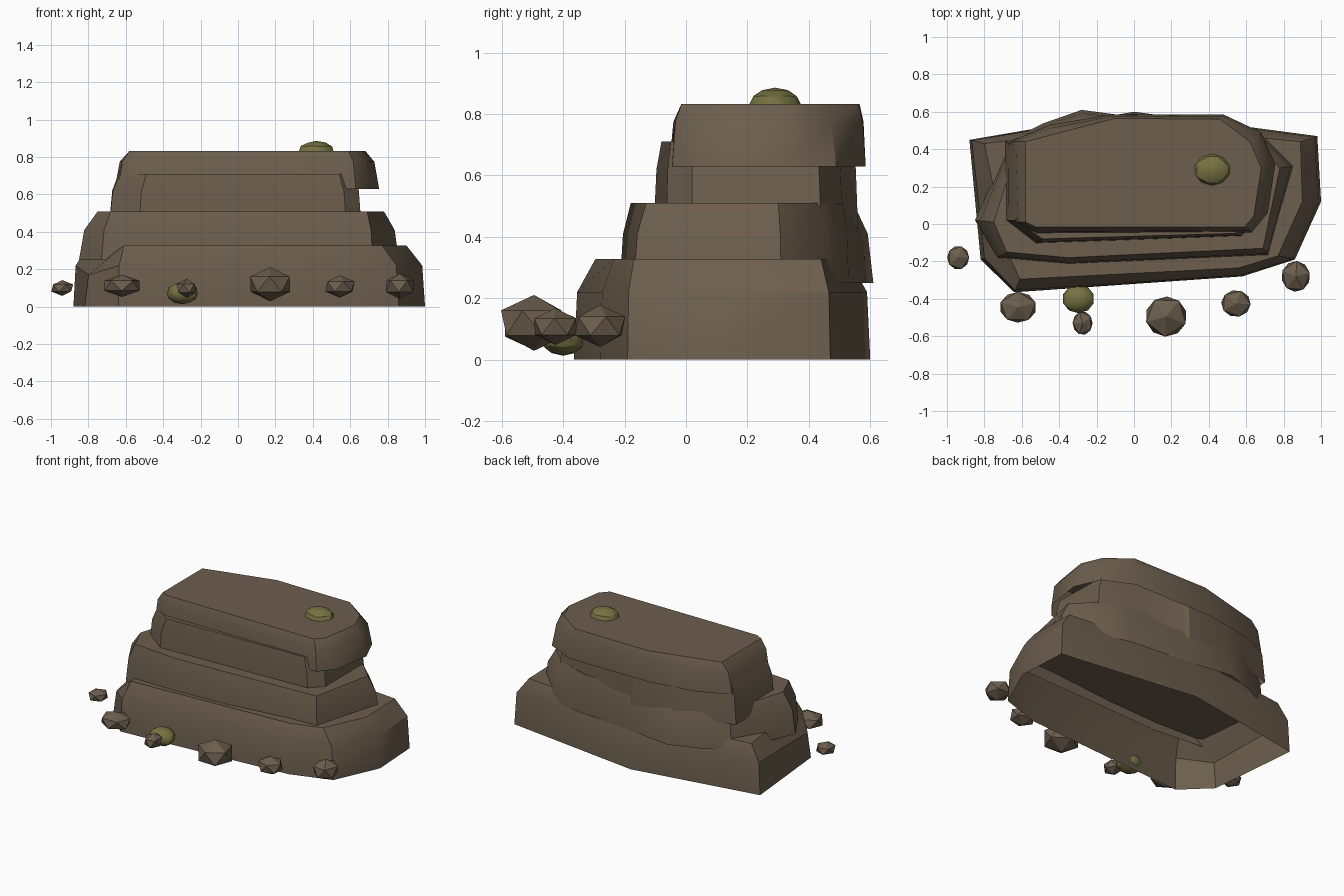
import bpy, bmesh, math
from mathutils import Vector, Matrix

if "Cube" in bpy.data.objects:
    bpy.data.objects.remove(bpy.data.objects["Cube"])


def material(name, rgb):
    m = bpy.data.materials.new(name)
    m.diffuse_color = (*rgb, 1)
    m.use_nodes = True
    m.node_tree.nodes["Principled BSDF"].inputs["Base Color"].default_value = m.diffuse_color
    return m


STONE = material("brown stone", (0.15, 0.112, 0.075))
MOSS = material("moss green", (0.18, 0.17, 0.055))


def finish(bm, name, mat, angle):
    mesh = bpy.data.meshes.new(name)
    bm.to_mesh(mesh)
    bm.free()
    mesh.materials.append(mat)
    ob = bpy.data.objects.new(name, mesh)
    bpy.context.collection.objects.link(ob)
    if angle:
        bpy.ops.object.select_all(action='DESELECT')
        ob.select_set(True)
        bpy.context.view_layer.objects.active = ob
        bpy.ops.object.shade_smooth_by_angle(angle=math.radians(angle))
    return ob


def slab(name, low, high, z0, z1, z2, inset, sag={}):
    """Open-bottomed layer: wall to z1, chamfer to z2, flat cap.
    Outlines run counter-clockwise; inset is the shoulder's share of the taper,
    sag lowers the shoulder and rim of single corners."""
    bm = bmesh.new()
    mid = [Vector(a).lerp(Vector(b), inset) for a, b in zip(low, high)]
    rings = [[bm.verts.new((p[0], p[1], z - (sag.get(i, 0) if z > z0 else 0)))
              for i, p in enumerate(ring)]
             for ring, z in ((low, z0), (mid, z1), (high, z2))]
    n = len(low)
    for a, b in zip(rings, rings[1:]):
        for i in range(n):
            j = (i + 1) % n
            bm.faces.new((a[i], a[j], b[j], b[i]))
    bm.faces.new(rings[-1])
    return finish(bm, name, STONE, 32)


# Stacked rock layers, bottom to top
slab("base_layer",
     [(-.88, .45), (-.82, -.19), (-.64, -.365), (.58, -.28), (.86, -.19),
      (1, .12), (.98, .47), (0, .6)],
     [(-.80, .43), (-.68, -.14), (-.61, -.295), (.56, -.235), (.77, -.17),
      (.90, .12), (.89, .44), (0, .53)],
     0, .22, .328, .15, {1: .05})
slab("second_layer",
     [(-.85, .02), (-.73, -.18), (-.35, -.215), (.72, -.17), (.86, .31),
      (.70, .47), (.46, .53), (.02, .57), (-.28, .61), (-.48, .54), (-.66, .45)],
     [(-.75, .01), (-.68, -.15), (-.35, -.18), (.69, -.13), (.78, .3),
      (.64, .44), (.42, .51), (.02, .53), (-.27, .545), (-.47, .49), (-.62, .42)],
     .25, .41, .51, .28)
slab("third_layer",
     [(-.69, .02), (-.53, -.105), (.58, -.065), (.66, .02), (.66, .44),
      (.42, .51), (.05, .54), (.02, .56), (-.3, .56),
      (-.48, .50), (-.69, .44)],
     [(-.63, .02), (-.49, -.08), (.54, -.05), (.62, .02), (.61, .42),
      (.4, .49), (.05, .52), (.02, .54), (-.28, .54),
      (-.45, .48), (-.64, .42)],
     .43, .62, .71, .35)
slab("top_layer",
     [(-.64, .01), (-.52, -.055), (.63, -.045), (.715, .06), (.755, .32),
      (.68, .49), (.48, .585), (-.12, .585), (-.45, .53), (-.66, .44)],
     [(-.58, .01), (-.53, -.015), (.59, -.015), (.64, .04), (.68, .3),
      (.62, .44), (.46, .56), (-.1, .565), (-.43, .48), (-.58, .44)],
     .63, .775, .833, .35)


def ball(name, centre, size, mat, detail, angle, turn=0):
    bm = bmesh.new()
    bmesh.ops.create_icosphere(bm, subdivisions=detail, radius=1,
                               matrix=Matrix.Rotation(turn, 4, 'Z'))
    for v in bm.verts:
        v.co = [c + s * p for c, s, p in zip(centre, size, v.co)]
    return finish(bm, name, mat, angle)


# Loose pebbles along the front
PEBBLES = [((-.94, -.18, .10), (.066, .07, .042)),
           ((-.62, -.445, .112), (.11, .092, .06)),
           ((-.275, -.53, .098), (.06, .07, .05)),
           ((.172, -.495, .12), (.124, .12, .091)),
           ((.545, -.425, .108), (.088, .08, .06)),
           ((.865, -.28, .11), (.086, .092, .068))]
for i, (c, s) in enumerate(PEBBLES):
    ball(f"pebble_{i + 1}", c, s, STONE, 1, 0, .3 * i)

# Moss clumps
ball("moss_ground", (-.297, -.40, .073), (.086, .077, .06), MOSS, 2, 25)
ball("moss_top", (.418, .29, .83), (.097, .085, .056), MOSS, 2, 25)
